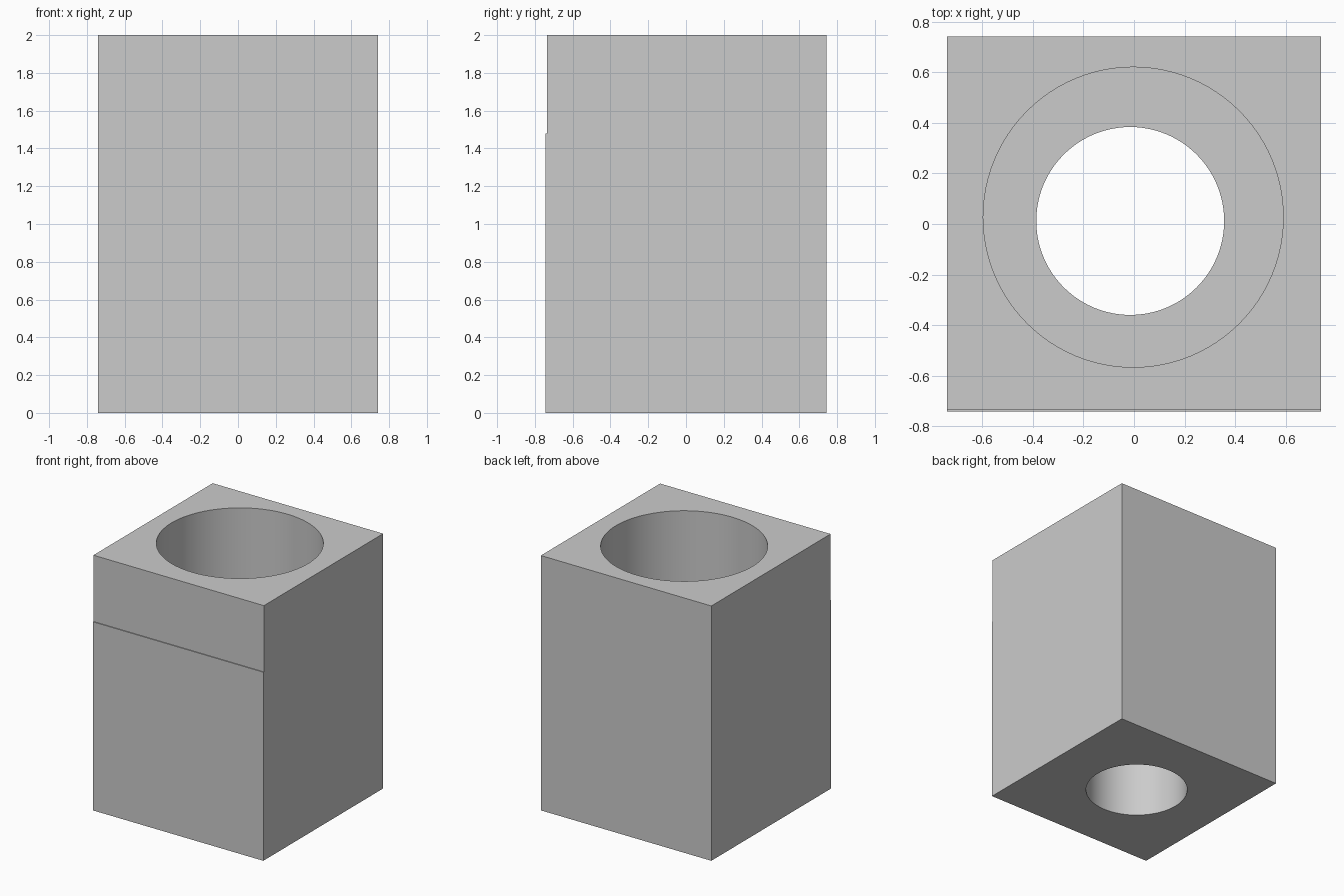
import bpy
import math

cube = bpy.data.objects.get("Cube")
if cube:
    bpy.data.objects.remove(cube, do_unlink=True)

grey = bpy.data.materials.new("light grey")
grey.use_nodes = True
colour = (0.6, 0.6, 0.6, 1)
grey.diffuse_color = colour
grey.node_tree.nodes["Principled BSDF"].inputs["Base Color"].default_value = colour

HEIGHT, HALF = 2.0, 0.74
LEDGE_Z, LEDGE = 1.48, 0.007   # small setback on the front
SEAT_Z = 0.8                   # floor of the wide bore


def make_block():
    """Side profile (y, z) with the front setback, extruded along x."""
    back = front = HALF + 0.003
    profile = [(-front, 0), (back, 0), (back, HEIGHT),
               (-front + LEDGE, HEIGHT), (-front + LEDGE, LEDGE_Z), (-front, LEDGE_Z)]
    n = len(profile)
    verts = [(x, y, z) for x in (-HALF, HALF) for y, z in profile]
    faces = [tuple(reversed(range(n))), tuple(range(n, 2 * n))]
    faces += [(i, (i + 1) % n, n + (i + 1) % n, n + i) for i in range(n)]
    mesh = bpy.data.meshes.new("block")
    mesh.from_pydata(verts, [], faces)
    mesh.materials.append(grey)
    obj = bpy.data.objects.new("block", mesh)
    bpy.context.collection.objects.link(obj)
    return obj


def drill(target, name, radius, x, y, bottom, top):
    """Cut a round vertical bore into the target."""
    bpy.ops.mesh.primitive_cylinder_add(
        vertices=96, radius=radius, depth=top - bottom,
        location=(x, y, (top + bottom) / 2))
    cutter = bpy.context.object
    cutter.name = name
    cutter.data.materials.append(grey)
    cutter.hide_render = True
    mod = target.modifiers.new(name, 'BOOLEAN')
    mod.operation = 'DIFFERENCE'
    mod.solver = 'EXACT'
    mod.object = cutter
    bpy.ops.object.select_all(action='DESELECT')
    target.select_set(True)
    bpy.context.view_layer.objects.active = target
    bpy.ops.object.modifier_apply(modifier=name)
    bpy.data.objects.remove(cutter, do_unlink=True)


# Square block with a wide upper bore and a narrow through bore
block = make_block()
drill(block, "wide_bore", 0.594, -0.003, 0.027, SEAT_Z, HEIGHT + 0.2)
drill(block, "narrow_bore", 0.372, -0.015, 0.012, -0.2, SEAT_Z + 0.2)

bpy.ops.object.shade_smooth_by_angle(angle=math.radians(30))
